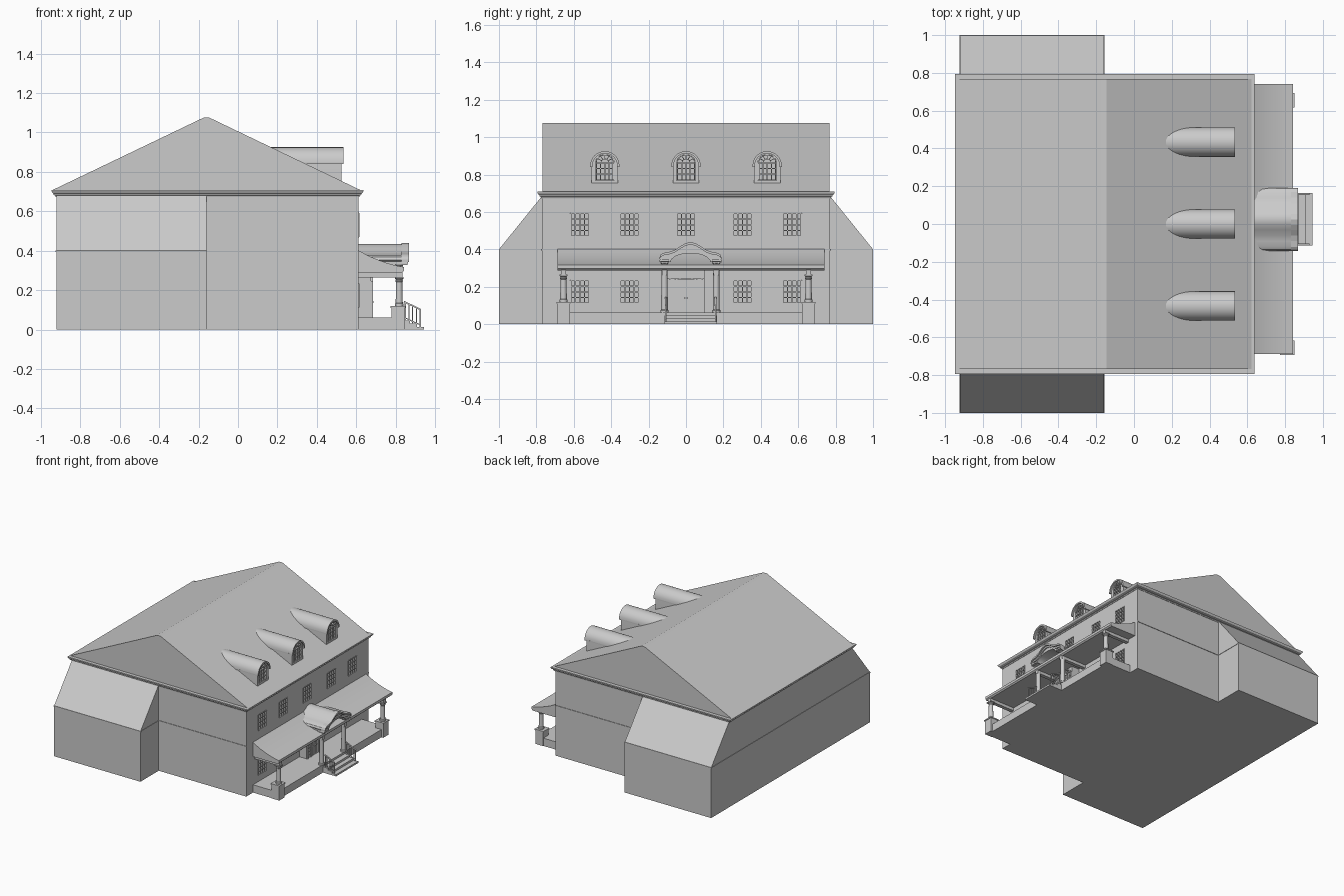
import bpy, bmesh
from math import sin, cos, pi, hypot

if "Cube" in bpy.data.objects:
    bpy.data.objects.remove(bpy.data.objects["Cube"])


def prism(bm, pts, axis, a, b):
    """Extrude a closed 2D outline along x (pts = y,z) or y (pts = x,z)."""
    put = (lambda p, t: (t, p[0], p[1])) if axis == 'x' else (lambda p, t: (p[0], t, p[1]))
    lo = [bm.verts.new(put(p, a)) for p in pts]
    hi = [bm.verts.new(put(p, b)) for p in pts]
    n = len(pts)
    bm.faces.new(lo)
    bm.faces.new(hi[::-1])
    for i in range(n):
        bm.faces.new((lo[i], hi[i], hi[(i + 1) % n], lo[(i + 1) % n]))


def box(bm, x0, x1, y0, y1, z0, z1):
    prism(bm, [(y0, z0), (y1, z0), (y1, z1), (y0, z1)], 'x', x0, x1)


def bar(bm, p, q, w, axis, a, b):
    """Straight bar of width w between two points of a plane."""
    dx, dy = q[0] - p[0], q[1] - p[1]
    k = w / 2 / hypot(dx, dy)
    n = (-dy * k, dx * k)
    prism(bm, [(p[0] + n[0], p[1] + n[1]), (q[0] + n[0], q[1] + n[1]),
               (q[0] - n[0], q[1] - n[1]), (p[0] - n[0], p[1] - n[1])], axis, a, b)


def loft(bm, rings):
    """Stack rings of equal length into a closed solid."""
    rows = [[bm.verts.new(p) for p in r] for r in rings]
    n = len(rows[0])
    bm.faces.new(rows[0])
    bm.faces.new(rows[-1])
    for r, s in zip(rows, rows[1:]):
        for i in range(n):
            bm.faces.new((r[i], r[(i + 1) % n], s[(i + 1) % n], s[i]))


def arc(cy, cz, ry, rz, n=16):
    return [(cy + ry * cos(pi * i / n), cz + rz * sin(pi * i / n)) for i in range(n + 1)]


def arch_band(bm, cy, cz, ry, rz, w, a, b):
    prism(bm, arc(cy, cz, ry, rz) + arc(cy, cz, ry - w, rz - w)[::-1], 'x', a, b)


def make(name, bm, smooth=False):
    bmesh.ops.recalc_face_normals(bm, faces=bm.faces)
    me = bpy.data.meshes.new(name)
    bm.to_mesh(me)
    bm.free()
    ob = bpy.data.objects.new(name, me)
    bpy.context.collection.objects.link(ob)
    bpy.ops.object.select_all(action='DESELECT')
    ob.select_set(True)
    bpy.context.view_layer.objects.active = ob
    if smooth:
        bpy.ops.object.shade_smooth_by_angle(angle=0.6)
    return ob


def cut(ob, cutter):
    cutter.hide_render = True
    m = ob.modifiers.new("recess", 'BOOLEAN')
    m.operation, m.object, m.solver = 'DIFFERENCE', cutter, 'EXACT'
    bpy.context.view_layer.objects.active = ob
    bpy.ops.object.modifier_apply(modifier=m.name)
    bpy.data.objects.remove(cutter)


def grid(bm, cy, hw, z0, z1, cols, rows, t, x0, x1):
    """Window frame with glazing bars."""
    for i in range(cols + 1):
        y = cy - hw + 2 * hw * i / cols
        w = t if 0 < i < cols else t * 1.3
        box(bm, x0, x1, y - w / 2, y + w / 2, z0, z1)
    for j in range(rows + 1):
        z = z0 + (z1 - z0) * j / rows
        box(bm, x0, x1 - .001, cy - hw, cy + hw, z - t / 2, z + t / 2)


# main block with window recesses
windows = [(y, .47, .592) for y in (-.567, -.302, 0, .302, .567)]
windows += [(y, .112, .233) for y in (-.567, -.302, .302, .567)]
bm = bmesh.new()
box(bm, -.16, .612, -.77, .77, 0, .69)
body = make("main_block", bm)
cutters, bars = bmesh.new(), bmesh.new()
for y, z0, z1 in windows:
    box(cutters, .597, .65, y - .052, y + .052, z0 - .002, z1 + .002)
    grid(bars, y, .05, z0, z1, 4, 4, .006, .59, .616)
bmesh.ops.recalc_face_normals(cutters, faces=cutters.faces)
cut(body, make("window_cutter", cutters))
make("window_frames", bars)

# rear block with lean-to side wings
bm = bmesh.new()
prism(bm, [(-1, 0), (-1, .4), (-.77, .685), (.77, .685), (1, .4), (1, 0)], 'x', -.922, -.16)
make("rear_block_wings", bm)

# belt course between the floors
bm = bmesh.new()
box(bm, -.925, -.157, -1.0, 1.0, .394, .402)
box(bm, -.2, .612, -.774, .774, .394, .402)
make("belt_course", bm)

# moulded cornice
bm = bmesh.new()
loft(bm, [[(-.922 - o, -.77 - o, z), (.612 + o, -.77 - o, z), (.612 + o, .77 + o, z), (-.922 - o, .77 + o, z)]
          for o, z in ((.003, .672), (.005, .68), (.013, .683), (.014, .69), (.02, .694), (.025, .703), (.025, .708))])
make("cornice", bm)

# gable roof
bm = bmesh.new()
prism(bm, [(-.947, .705), (-.175, 1.075), (-.145, 1.075), (.627, .705)], 'y', -.768, .768)
make("main_roof", bm)

# three barrel dormers
for y in (-.434, 0, .434):
    bm = bmesh.new()
    prism(bm, [(y - .07, .73), (y + .07, .73)] + arc(y, .85, .07, .07), 'x', .1, .524)
    dormer = make("dormer_body", bm, True)
    bm = bmesh.new()
    prism(bm, [(y - .05, .768), (y + .05, .768)] + arc(y, .862, .05, .046), 'x', .508, .6)
    cut(dormer, make("dormer_cutter", bm))
    bm = bmesh.new()
    arch_band(bm, y, .848, .078, .077, .012, .1, .536)
    for s in (-1, 1):
        box(bm, .15, .536, y + s * .072 - .006, y + s * .072 + .006, .841, .849)
    make("dormer_hood", bm, True)
    bm = bmesh.new()
    grid(bm, y, .045, .772, .862, 4, 3, .005, .505, .526)
    arch_band(bm, y, .865, .048, .042, .005, .505, .527)
    arch_band(bm, y, .865, .022, .02, .004, .505, .525)
    for k in range(1, 6):
        c, s = cos(pi * k / 6), sin(pi * k / 6)
        bar(bm, (y + .02 * c, .865 + .018 * s), (y + .045 * c, .865 + .039 * s), .004, 'x', .505, .525)
    make("dormer_window", bm)

# porch floor and corner pedestals
bm = bmesh.new()
box(bm, .605, .83, -.685, .685, 0, .062)
make("porch_floor", bm)
bm = bmesh.new()
for y in (-.655, .655):
    box(bm, .778, .846, y - .034, y + .034, 0, .11)
    box(bm, .773, .851, y - .038, y + .038, .11, .119)
make("porch_pedestals", bm)

# swept porch roof with end beams
bm = bmesh.new()
prism(bm, [(.605, .405), (.64, .386), (.68, .366), (.72, .35), (.76, .336), (.80, .325), (.842, .317),
           (.842, .297), (.832, .288), (.605, .288)], 'y', -.688, .74)
make("porch_roof", bm, True)
bm = bmesh.new()
for y in (-.655, .655):
    box(bm, .61, .835, y - .014, y + .014, .264, .29)
for y in (-.115, .162):
    box(bm, .61, .835, y - .014, y + .014, .264, .335)
make("porch_beams", bm)

# columns
for y, z0, z1 in ((-.655, .119, .266), (.655, .119, .266), (-.115, .062, .335), (.162, .062, .335)):
    bm = bmesh.new()
    prof = [(.022, z0), (.022, z0 + .012), (.018, z0 + .016), (.016, z1 - .026),
            (.019, z1 - .022), (.019, z1 - .017), (.016, z1 - .014), (.021, z1 - .008)]
    loft(bm, [[(.818 + r * cos(2 * pi * i / 20), y + r * sin(2 * pi * i / 20), z) for i in range(20)]
              for r, z in prof])
    box(bm, .796, .84, y - .022, y + .022, z1 - .008, z1)
    make("porch_column", bm, True)

# portico: curved pediment roof over an arch
cy = .024
half = [(.166, .352), (.16, .367), (.145, .377), (.115, .382), (.085, .392), (.055, .412), (.028, .428)]
top = [(cy + y, z) for y, z in half] + [(cy, .435)] + [(cy - y, z) for y, z in half[::-1]]
bm = bmesh.new()
prism(bm, top + [(cy - .158, .345), (cy - .158, .333), (cy - .115, .333)]
      + arc(cy, .333, .105, .048)[::-1] + [(cy + .115, .333), (cy + .158, .333), (cy + .158, .345)], 'x', .605, .852)
make("portico_roof", bm, True)
bm = bmesh.new()
for dz, x1 in ((.004, .868), (-.012, .86)):
    prism(bm, [(y, z + dz) for y, z in top] + [(y, z + dz - .013) for y, z in top[::-1]], 'x', .83, x1)
arch_band(bm, cy, .333, .115, .056, .01, .84, .857)
for s in (-1, 1):
    box(bm, .79, .862, cy + s * .139 - .024, cy + s * .139 + .024, .334, .346)
make("portico_moulding", bm)

# entrance bay with double door, sidelights and fanlight
bm = bmesh.new()
prism(bm, [(-.1, .06), (.1, .06), (.1, .29), (-.1, .29)], 'x', .605, .676)
make("entrance_bay", bm)
bm = bmesh.new()
for s in (-1, 1):
    y0, y1 = sorted((s * .002, s * .042))
    box(bm, .67, .68, y0, y1, .064, .236)
    for z0, z1 in ((.075, .135), (.145, .2), (.208, .228)):
        box(bm, .675, .683, y0 + .008, y1 - .008, z0, z1)
    box(bm, .678, .69, s * .007 - .003, s * .007 + .003, .136, .142)
make("double_door", bm)
bm = bmesh.new()
for s in (-1, 1):
    for y in (.05, .094):
        box(bm, .67, .684, s * y - .004, s * y + .004, .062, .245)
    for k in range(6):
        ring = lambda r: [(s * .072 + r * cos(pi * i / 6), .09 + k * .028 + r * sin(pi * i / 6)) for i in range(12)]
        prism(bm, ring(.013), 'x', .67, .68)
        prism(bm, ring(.009), 'x', .67, .683)
box(bm, .67, .685, -.098, .098, .238, .246)
arch_band(bm, 0, .246, .09, .042, .006, .67, .684)
arch_band(bm, 0, .246, .035, .018, .005, .67, .682)
for k in range(1, 8):
    c, s = cos(pi * k / 8), sin(pi * k / 8)
    bar(bm, (.033 * c, .246 + .016 * s), (.086 * c, .246 + .039 * s), .004, 'x', .67, .681)
make("door_surround", bm)

# steps and handrails
bm = bmesh.new()
for x1, z1 in ((.872, .046), (.908, .03), (.945, .014)):
    box(bm, .825, x1, -.115, .165, 0, z1)
make("front_steps", bm)
bm = bmesh.new()
for y in (-.108, .158):
    bar(bm, (.842, .142), (.928, .1), .008, 'y', y - .005, y + .005)
    bar(bm, (.842, .062), (.928, .022), .005, 'y', y - .003, y + .003)
    for k in range(5):
        x = .848 + k * .019
        w = .004 if k in (0, 4) else .002
        box(bm, x - w, x + w, y - w, y + w, .01, .14 - (x - .848) * .49)
make("step_handrails", bm)
